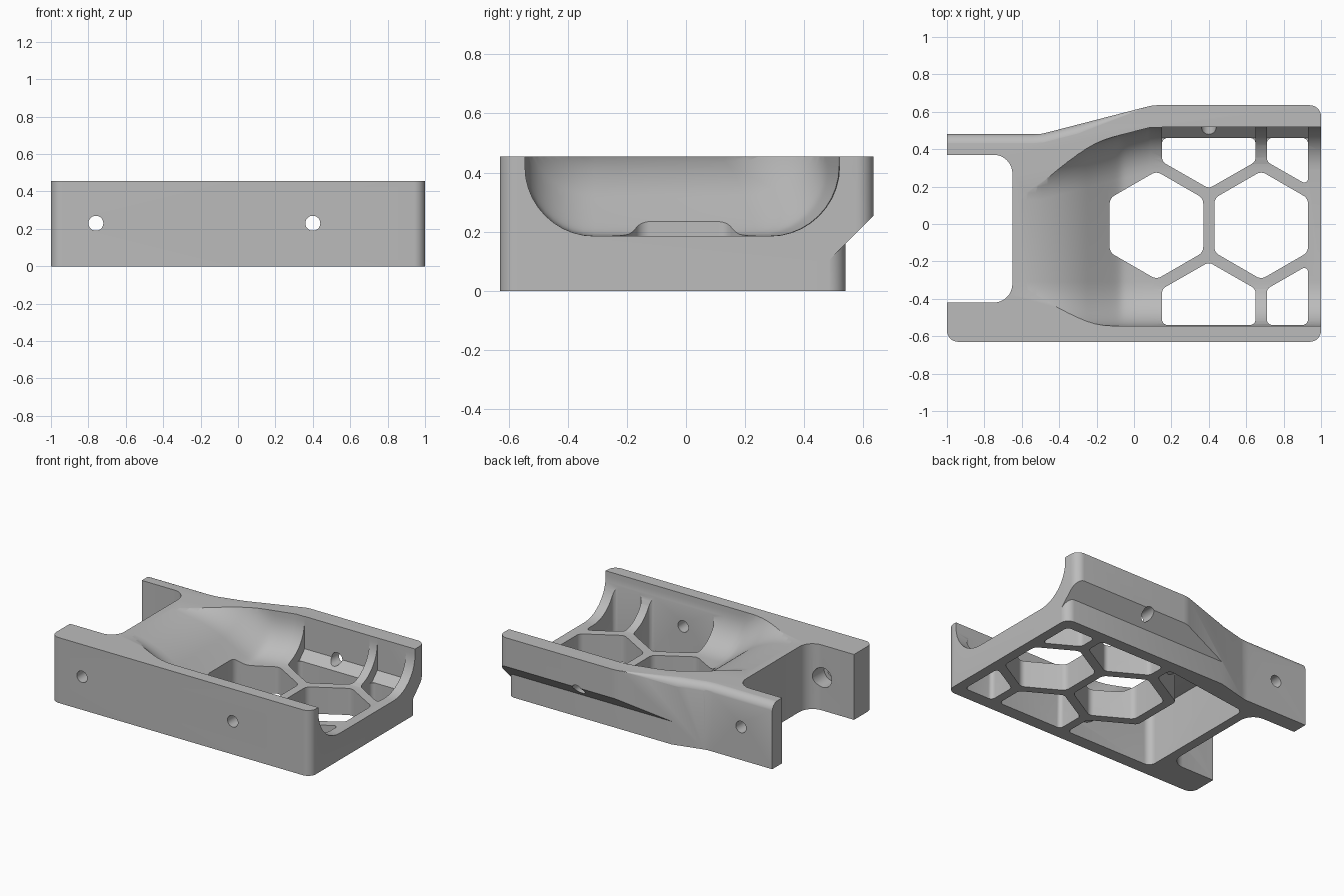
import bpy, bmesh, math
from mathutils import Vector

old = bpy.data.objects.get("Cube")
if old:
    bpy.data.objects.remove(old, do_unlink=True)

TOP, FLOOR = 0.455, 0.185


def loft(name, sections):
    """Solid through matching closed sections, capped at both ends."""
    bm = bmesh.new()
    rings = [[bm.verts.new(p) for p in s] for s in sections]
    n = len(rings[0])
    for a, b in zip(rings, rings[1:]):
        for i in range(n):
            j = (i + 1) % n
            bm.faces.new((a[i], a[j], b[j], b[i]))
    bm.faces.new(rings[0])
    bm.faces.new(rings[-1])
    bmesh.ops.recalc_face_normals(bm, faces=bm.faces[:])
    mesh = bpy.data.meshes.new(name)
    bm.to_mesh(mesh)
    bm.free()
    ob = bpy.data.objects.new(name, mesh)
    bpy.context.collection.objects.link(ob)
    return ob


def rounded(corners, steps=8):
    """Fillet each (x, y, radius) corner of a polygon."""
    out = []
    for i, (x, y, r) in enumerate(corners):
        p = Vector((x, y))
        if r == 0:
            out.append(p)
            continue
        a = (Vector(corners[i - 1][:2]) - p).normalized()
        b = (Vector(corners[(i + 1) % len(corners)][:2]) - p).normalized()
        half = a.angle(b) / 2
        centre = p + (a + b).normalized() * r / math.sin(half)
        start = p + a * r / math.tan(half) - centre
        end = p + b * r / math.tan(half) - centre
        sweep = math.pi - 2 * half
        for k in range(steps + 1):
            t = k / steps
            v = start * math.sin((1 - t) * sweep) + end * math.sin(t * sweep)
            out.append(centre + v / math.sin(sweep))
    return out


def prism(name, corners, z0, z1):
    pts = rounded(corners)
    return loft(name, [[(p.x, p.y, z) for p in pts] for z in (z0, z1)])


def bar_x(name, profile, x0, x1):
    return loft(name, [[(x, y, z) for y, z in profile] for x in (x0, x1)])


def rod_y(name, x, z, r, y0, y1):
    ring = [(x + r * math.cos(a), z + r * math.sin(a))
            for a in (math.tau * k / 32 for k in range(32))]
    return loft(name, [[(u, y, w) for u, w in ring] for y in (y0, y1)])


def boolean(ob, tool, op="DIFFERENCE"):
    mod = ob.modifiers.new("cut", "BOOLEAN")
    mod.operation, mod.solver, mod.object = op, "EXACT", tool
    bpy.context.view_layer.objects.active = ob
    bpy.ops.object.modifier_apply(modifier=mod.name)
    bpy.data.objects.remove(tool, do_unlink=True)


def ramp(x):
    """Height of the tray floor: rounded crest, straight slope, flat floor."""
    th = math.radians(37)
    rad = 0.4 / math.sin(th)
    if x < -0.25:
        u = max(x + 0.65, 0)
        a = TOP + 0.001 - rad + math.sqrt(rad * rad - u * u)
    else:
        a = TOP + 0.001 - rad * (1 - math.cos(th)) - (x + 0.25) * math.tan(th)
    return (a + FLOOR + math.sqrt((a - FLOOR) ** 2 + 0.0004)) / 2


def slant(x, y):
    """Back wall line: y where straight, sloping inward on the narrow side."""
    return y - 0.258 * (0.1 - min(max(x, -0.5), 0.1))


# Outer body with the fork at one end
body = prism("bracket_body", [
    (-1, -0.63, 0.06), (1, -0.63, 0.06), (1, 0.635, 0.06), (0.1, 0.635, 0.2),
    (-0.5, 0.48, 0.2), (-1, 0.48, 0), (-1, 0.37, 0), (-0.65, 0.37, 0.1),
    (-0.65, -0.42, 0.1), (-1, -0.42, 0)], 0, TOP)

# Undercut along the lower back edge
undercut = bar_x("undercut", [(0.485, -0.1), (0.485, 0.105), (0.8, 0.42), (0.8, -0.1)], -0.4, 1.1)
keep = prism("lower_block", [(-0.8, -0.3, 0), (1, -0.3, 0), (1, 0.54, 0.06), (-0.8, 0.54, 0)], -0.3, 0.5)
boolean(undercut, keep)
boolean(body, undercut)

# Rounded top edge at the back, fading out along the slant
sections = []
for x in (-1.1, -0.54, -0.48, -0.3, -0.1, 0.08):
    r = 0.06 if x < -0.3 else 0.06 * (0.1 - x) / 0.4
    y = slant(x, 0.635) + 0.001
    arc = [(x, y - r + r * math.sin(a), TOP + 0.001 - r + r * math.cos(a))
           for a in (math.pi / 2 * k / 8 for k in range(9))]
    sections.append(arc + [(x, y + 0.1, TOP - r), (x, y + 0.1, 0.6), (x, y - r, 0.6)])
boolean(body, loft("edge_round", sections))

# Open tray with filleted sides and a ramp
sections = []
R = 0.235
for k in range(61):
    x = -0.65 + 0.75 * k / 60 if k < 60 else 1.1
    z, yb = ramp(x), slant(x, 0.52)
    arc = [(R * (1 - math.cos(a)), R * (1 - math.sin(a)))
           for a in (math.pi / 2 * i / 10 for i in range(11))]
    front = [(x, -0.545 + u, z + w) for u, w in arc]
    back = [(x, yb - u, z + w) for u, w in reversed(arc)]
    sections.append([(x, -0.545, 0.75)] + front + back + [(x, yb, 0.75)])
boolean(body, loft("tray", sections))

# Honeycomb windows: two full cells, then clipped cells on each side
for cx in (0.12, 0.68):
    hexagon = [(cx + 0.289 * math.sin(a), -0.007 + 0.289 * math.cos(a), 0.05)
               for a in (math.pi / 3 * k for k in range(6))]
    boolean(body, prism("hex_window", hexagon, -0.1, 0.6))
for side, edge in ((1, 0.46), (-1, -0.54)):
    y1, y2 = side * 0.34 - 0.007, side * 0.197 - 0.007
    boolean(body, prism("side_window", [
        (0.15, edge, 0.03), (0.65, edge, 0.03), (0.65, y1, 0.04),
        (0.4, y2, 0.04), (0.15, y1, 0.04)], -0.1, 0.6))
    boolean(body, prism("end_window", [
        (0.71, edge, 0.03), (0.93, edge, 0.03),
        (0.93, y2 + side * 0.017, 0.02), (0.71, y1, 0.04)], -0.1, 0.6))

# Sloped recess above the back windows
for x0, x1 in ((0.15, 0.65), (0.71, 0.93)):
    boolean(body, bar_x("window_recess", [
        (0.42, 0.17), (0.46, 0.17), (0.519, 0.23), (0.519, 0.6), (0.42, 0.6)], x0, x1))

# Hollow under the ramp, leaving an even skin
hollow = prism("hollow", [
    (-0.585, -0.54, 0.05), (0.09, -0.54, 0.03), (0.09, -0.35, 0.04), (-0.19, -0.19, 0.04),
    (-0.19, 0.18, 0.04), (0.09, 0.34, 0.04), (0.09, 0.455, 0.03), (-0.585, 0.36, 0.05)], -0.1, 0.6)
xs = [-0.7 + 0.9 * k / 40 for k in range(41)]
skin = [(x, ramp(x) - 0.07) for x in xs] + [(0.2, -0.2), (-0.7, -0.2)]
boolean(hollow, loft("ceiling", [[(x, y, z) for x, z in skin] for y in (-0.8, 0.8)]), "INTERSECT")
boolean(body, hollow)

# Cross holes and the wider seat inside the front arm
for x in (-0.76, 0.4):
    boolean(body, rod_y("cross_hole", x, 0.23, 0.04, -0.8, 0.8))
boolean(body, rod_y("hole_seat", -0.76, 0.23, 0.068, -0.53, -0.3))

# Single grey material
grey = bpy.data.materials.new("plain_grey")
grey.use_nodes = True
grey.diffuse_color = (0.5, 0.5, 0.5, 1)
grey.node_tree.nodes["Principled BSDF"].inputs["Base Color"].default_value = (0.5, 0.5, 0.5, 1)
body.data.materials.clear()
body.data.materials.append(grey)
for poly in body.data.polygons:
    poly.material_index = 0

bpy.ops.object.select_all(action="DESELECT")
body.select_set(True)
bpy.context.view_layer.objects.active = body
bpy.ops.object.shade_smooth_by_angle(angle=math.radians(30))
